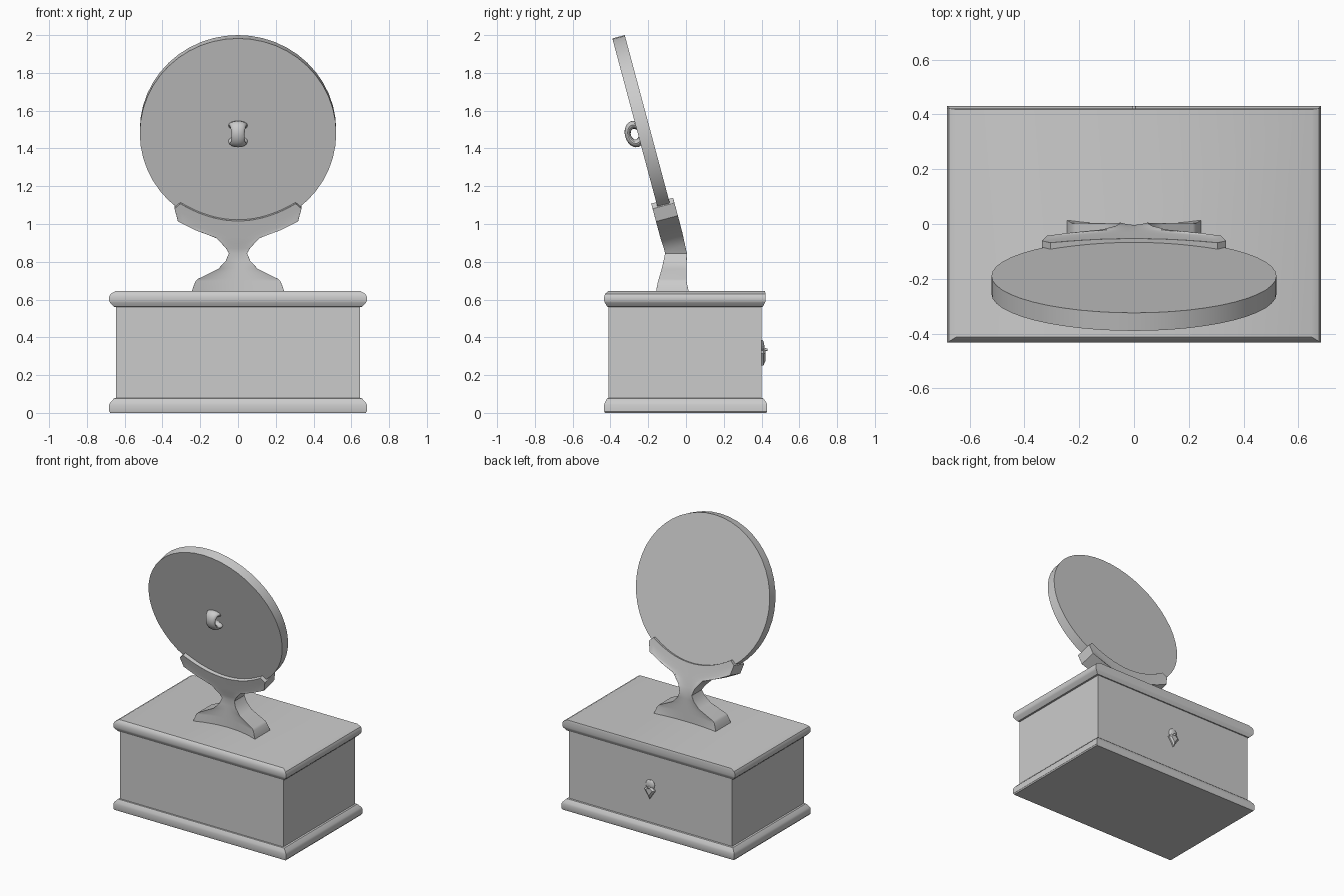
import bpy, bmesh, math
from mathutils import Matrix, Vector

if "Cube" in bpy.data.objects:
    bpy.data.objects.remove(bpy.data.objects["Cube"])

TILT = math.radians(15)
S, C = math.sin(TILT), math.cos(TILT)


def finish(bm, name, smooth=True):
    bmesh.ops.remove_doubles(bm, verts=bm.verts, dist=1e-5)
    bmesh.ops.recalc_face_normals(bm, faces=bm.faces)
    me = bpy.data.meshes.new(name)
    bm.to_mesh(me)
    bm.free()
    ob = bpy.data.objects.new(name, me)
    bpy.context.collection.objects.link(ob)
    bpy.ops.object.select_all(action='DESELECT')
    ob.select_set(True)
    bpy.context.view_layer.objects.active = ob
    if smooth:
        bpy.ops.object.shade_smooth_by_angle(angle=math.radians(32))
    return ob


def loft(name, loops, closed=False, smooth=True):
    """Skin equal-length rings; closed joins the last ring to the first."""
    bm = bmesh.new()
    rings = [[bm.verts.new(p) for p in loop] for loop in loops]
    n = len(rings[0])
    for a, b in zip(rings, rings[1:] + (rings[:1] if closed else [])):
        for i in range(n):
            j = (i + 1) % n
            bm.faces.new((a[i], a[j], b[j], b[i]))
    if not closed:
        bm.faces.new(rings[0])
        bm.faces.new(rings[-1])
    return finish(bm, name, smooth)


def rect(k, kb, z):
    x, y0, y1 = 0.645 + 0.037 * k, -0.41 - 0.023 * k, 0.40 + 0.03 * kb
    return [(-x, y0, z), (x, y0, z), (x, y1, z), (-x, y1, z)]


# Box body and its two mouldings
loft("box_body", [rect(0, 0, 0.04), rect(0, 0, 0.60)], smooth=False)
loft("base_moulding", [rect(*r) for r in
     [(0.85, 0.85, 0), (1, 1, 0.008), (1, 1, 0.043), (0.85, 0.85, 0.055),
      (0.3, 0.3, 0.077), (0, 0, 0.08)]])
loft("lid_moulding", [rect(*r) for r in
     [(0, 0, 0.56), (0.3, 0.2, 0.562), (0.85, 0.6, 0.583), (1, 0.72, 0.592),
      (1, 0.72, 0.615), (0.8, 0.72, 0.63), (0.1, 0.6, 0.645)]])

# Round mirror disc, leaning forward
frame = Matrix.Translation((0, -0.2225, 1.489)) @ Matrix.Rotation(TILT, 4, 'X')
bm = bmesh.new()
bmesh.ops.create_cone(bm, cap_ends=True, segments=48, radius1=0.52, radius2=0.52,
                      depth=0.068, matrix=frame @ Matrix.Rotation(math.pi / 2, 4, 'X'))
finish(bm, "mirror_disc")

# Loop handle in the middle of the disc
loops = []
for i in range(24):
    a = math.tau * i / 24
    ca, sa = math.cos(a), math.sin(a)
    half = 0.046 - 0.011 * ca
    ring = []
    for j in range(16):
        b = math.tau * j / 16
        t = 0.021 * math.cos(b)
        ring.append(frame @ Vector((half * math.sin(b),
                                    -0.034 - 0.025 - (0.036 + t * 0.75) * ca + 0.008,
                                    (0.05 + t) * sa)))
    loops.append(ring)
loft("loop_handle", loops, closed=True)

# Stand: rows of half width, centre height, edge height, front and back offset
# from the mid plane at the edge
ROWS = [(0.245, 0.640, 0.640, 0.105, 0.068), (0.240, 0.658, 0.658, 0.103, 0.064),
        (0.226, 0.700, 0.695, 0.096, 0.056), (0.215, 0.715, 0.708, 0.092, 0.056),
        (0.105, 0.765, 0.762, 0.076, 0.056), (0.065, 0.805, 0.805, 0.066, 0.057),
        (0.048, 0.845, 0.845, 0.058, 0.058), (0.065, 0.880, 0.885, 0.058, 0.058),
        (0.115, 0.915, 0.945, 0.06, 0.06), (0.220, 0.945, 0.985, 0.06, 0.06),
        (0.318, 0.975, 1.035, 0.06, 0.06), (0.336, 1.010, 1.105, 0.06, 0.06),
        (0.305, 1.037, 1.133, 0.06, 0.06)]
N = 10


def stand_point(x, u, d):
    if u <= 0.85:
        return (x, -0.053 + d, u)
    return (x, -0.053 - (u - 0.85) * S + d * C, 0.85 + (u - 0.85) * C + d * S *
            min(1, (u - 0.85) / 0.05))


loops = []
for w, zc, ze, f, b in ROWS:
    front, back = [], []
    for i in range(-N, N + 1):
        s = i / N
        p = s * s
        u = zc + (ze - zc) * p
        front.append(stand_point(s * w, u, -(0.056 + (f - 0.056) * p)))
        back.append(stand_point(s * w, u, 0.05 + (b - 0.05) * p))
    loops.append(front + back[::-1])
stand = loft("mirror_stand", loops)
bev = stand.modifiers.new("soft_edges", 'BEVEL')
bev.width, bev.segments = 0.012, 2
bev.limit_method, bev.angle_limit = 'ANGLE', math.radians(50)

# Back drawer pull: small boss with a hanging leaf-shaped drop
bm = bmesh.new()
bmesh.ops.create_uvsphere(bm, u_segments=16, v_segments=8, radius=1, matrix=
    Matrix.Translation((0, 0.402, 0.35)) @ Matrix.Diagonal((0.035, 0.013, 0.036, 1)))
bmesh.ops.create_cone(bm, cap_ends=True, segments=12, radius1=0.012, radius2=0.006,
    depth=0.034, matrix=Matrix.Translation((0, 0.414, 0.335)) @
    Matrix.Rotation(-math.pi / 2, 4, 'X'))
finish(bm, "pull_boss")
half = [(0.008, 0.342), (0.022, 0.335), (0.042, 0.315), (0.028, 0.295), (0.012, 0.272)]
leaf = half + [(0, 0.25)] + [(-x, z) for x, z in reversed(half)]
loft("pull_drop", [[(x * k, y, 0.31 + (z - 0.31) * k) for x, z in leaf]
                   for k, y in ((1, 0.398), (1, 0.41), (0.6, 0.42))])
